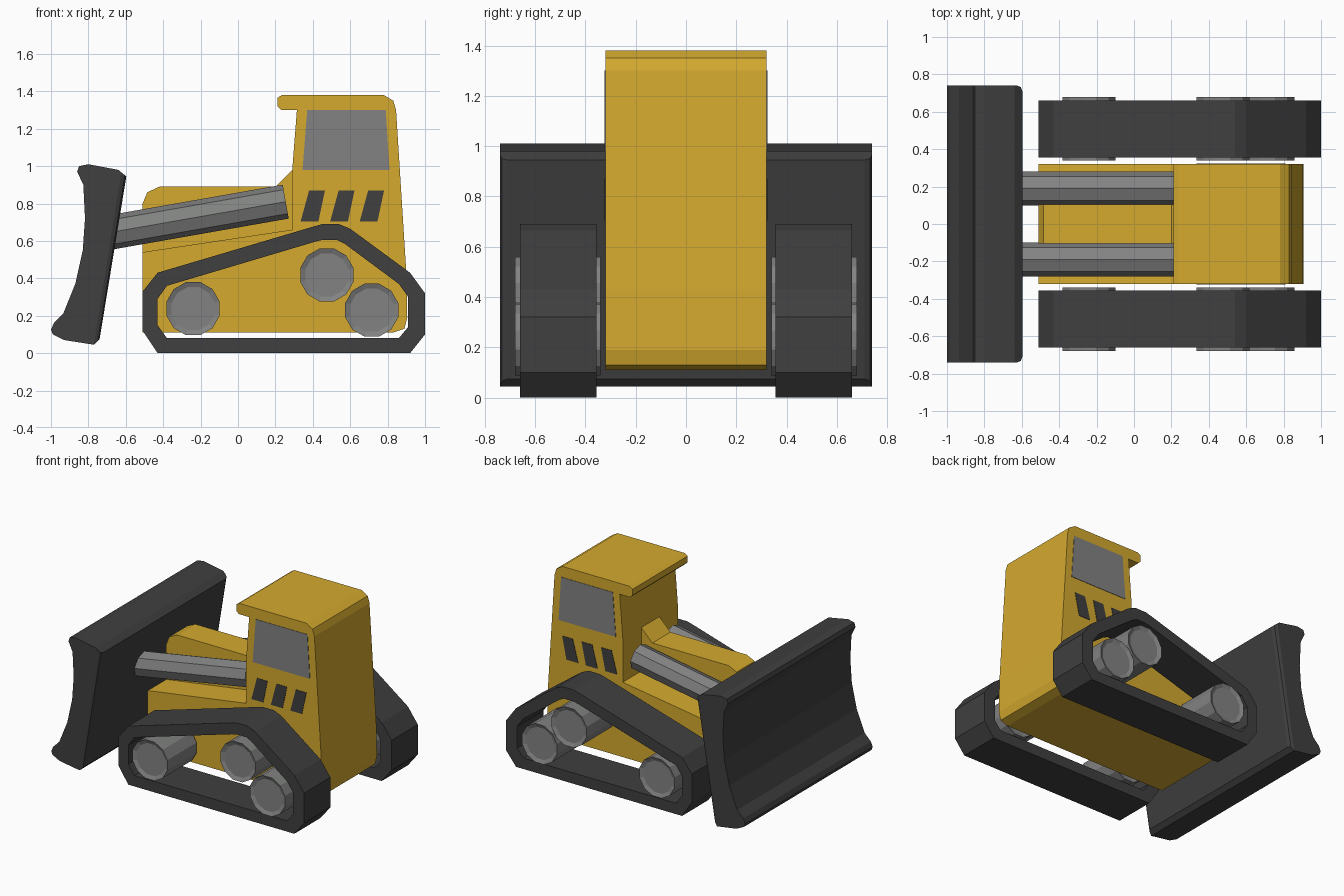
import bpy, bmesh
from math import pi
from mathutils import Vector, Matrix

if "Cube" in bpy.data.objects:
    bpy.data.objects.remove(bpy.data.objects["Cube"])


def material(name, rgb):
    m = bpy.data.materials.new(name)
    m.diffuse_color = (*rgb, 1)
    m.use_nodes = True
    m.node_tree.nodes["Principled BSDF"].inputs["Base Color"].default_value = m.diffuse_color
    return m


YELLOW = material("yellow_paint", (0.66, 0.40, 0.028))
DARK = material("dark_steel", (0.05, 0.05, 0.05))
GREY = material("grey_metal", (0.22, 0.225, 0.22))


def finish(name, bm, mat, mirror=False):
    bmesh.ops.recalc_face_normals(bm, faces=bm.faces)
    me = bpy.data.meshes.new(name)
    bm.to_mesh(me)
    bm.free()
    me.materials.append(mat)
    ob = bpy.data.objects.new(name, me)
    bpy.context.collection.objects.link(ob)
    if mirror:
        mod = ob.modifiers.new("Mirror", 'MIRROR')
        mod.use_axis = (False, True, False)
        mod.use_mirror_merge = False
    return ob


def prism_bm(profile, y0, y1):
    """Closed x/z profile extruded along y."""
    bm = bmesh.new()
    a = [bm.verts.new((x, y0, z)) for x, z in profile]
    b = [bm.verts.new((x, y1, z)) for x, z in profile]
    n = len(profile)
    bm.faces.new(a)
    bm.faces.new(b)
    for i in range(n):
        j = (i + 1) % n
        bm.faces.new((a[i], a[j], b[j], b[i]))
    return bm


def prism(name, profile, y0, y1, mat, mirror=False):
    return finish(name, prism_bm(profile, y0, y1), mat, mirror)


# Chassis and cab share one silhouette
prism("chassis_and_cab", [
    (-0.51, 0.11), (0.83, 0.11), (0.89, 0.13), (0.905, 0.19), (0.90, 0.43),
    (0.845, 1.30), (0.83, 1.35), (0.78, 1.38), (0.235, 1.38), (0.21, 1.365),
    (0.21, 1.32), (0.23, 1.30), (0.315, 1.30), (0.29, 0.98), (0.29, 0.66),
    (-0.51, 0.54)], -0.32, 0.32, YELLOW)

# Narrow engine hood with a sloped fillet to the cab
prism("engine_hood", [
    (-0.51, 0.50), (-0.51, 0.80), (-0.485, 0.86), (-0.42, 0.89),
    (0.20, 0.89), (0.31, 1.0), (0.31, 0.50)], -0.105, 0.105, YELLOW)

# Side windows and slanted vents
prism("side_window", [(0.37, 1.30), (0.79, 1.30), (0.81, 0.98), (0.345, 0.98)],
      0.31, 0.323, GREY, True)
for i in range(3):
    dx = i * 0.158
    prism(f"side_vent_{i + 1}", [(0.38 + dx, 0.87), (0.465 + dx, 0.87),
                                 (0.43 + dx, 0.705), (0.335 + dx, 0.705)],
          0.31, 0.323, DARK, True)

# Track belts: hollow loops
outer = [(-0.51, 0.12), (-0.43, 0), (0.92, 0), (1, 0.10), (1, 0.32), (0.92, 0.43),
         (0.60, 0.665), (0.54, 0.69), (0.45, 0.69), (0.38, 0.67), (-0.43, 0.43), (-0.51, 0.33)]
inner = [(-0.43, 0.15), (-0.38, 0.08), (0.86, 0.08), (0.91, 0.14), (0.91, 0.30), (0.86, 0.37),
         (0.57, 0.585), (0.53, 0.605), (0.45, 0.605), (0.41, 0.595), (-0.38, 0.36), (-0.43, 0.29)]
bm = bmesh.new()
rings = [[bm.verts.new((x, y, z)) for x, z in prof]
         for prof, y in ((outer, 0.355), (outer, 0.66), (inner, 0.66), (inner, 0.355))]
for k in range(4):
    r, s = rings[k], rings[(k + 1) % 4]
    for i in range(len(outer)):
        j = (i + 1) % len(outer)
        bm.faces.new((r[i], r[j], s[j], s[i]))
finish("track_belt", bm, DARK, True)

# Track wheels with recessed faces
for name, x, z in (("front_wheel", -0.24, 0.238), ("upper_wheel", 0.475, 0.418),
                   ("rear_wheel", 0.715, 0.23)):
    bm = bmesh.new()
    bmesh.ops.create_cone(bm, cap_ends=True, segments=12, radius1=0.147, radius2=0.147, depth=0.34,
                          matrix=Matrix.Translation((x, 0.51, z)) @ Matrix.Rotation(pi / 2, 4, 'X')
                          @ Matrix.Rotation(pi / 12, 4, 'Z'))
    bm.normal_update()
    caps = [f for f in bm.faces if len(f.verts) == 12]
    bmesh.ops.inset_individual(bm, faces=caps, thickness=0.028, depth=-0.012)
    finish(name, bm, GREY, True)

# Push arms
start, end = Vector((-0.68, 0.19, 0.646)), Vector((0.255, 0.19, 0.81))
d = end - start
bm = bmesh.new()
bmesh.ops.create_cone(bm, cap_ends=True, segments=8, radius1=0.092, radius2=0.092, depth=d.length,
                      matrix=Matrix.Translation((start + end) / 2)
                      @ d.to_track_quat('Z', 'Y').to_matrix().to_4x4())
finish("push_arm", bm, GREY, True)

# Curved blade, softened on its rear side edges
bm = prism_bm([
    (-0.85, 1.0), (-0.80, 1.01), (-0.64, 0.98), (-0.597, 0.945), (-0.74, 0.075),
    (-0.77, 0.045), (-0.93, 0.07), (-0.99, 0.10), (-1.0, 0.125), (-0.985, 0.16),
    (-0.935, 0.21), (-0.87, 0.37), (-0.83, 0.55), (-0.818, 0.72), (-0.827, 0.90),
    (-0.86, 0.97)], -0.74, 0.74)
side = [e for e in bm.edges if e.calc_length() > 0.7
        and abs(e.verts[0].co.y - e.verts[1].co.y) < 0.01]
bmesh.ops.bevel(bm, geom=side, offset=0.03, segments=2, profile=0.5, affect='EDGES')
finish("blade", bm, DARK)
